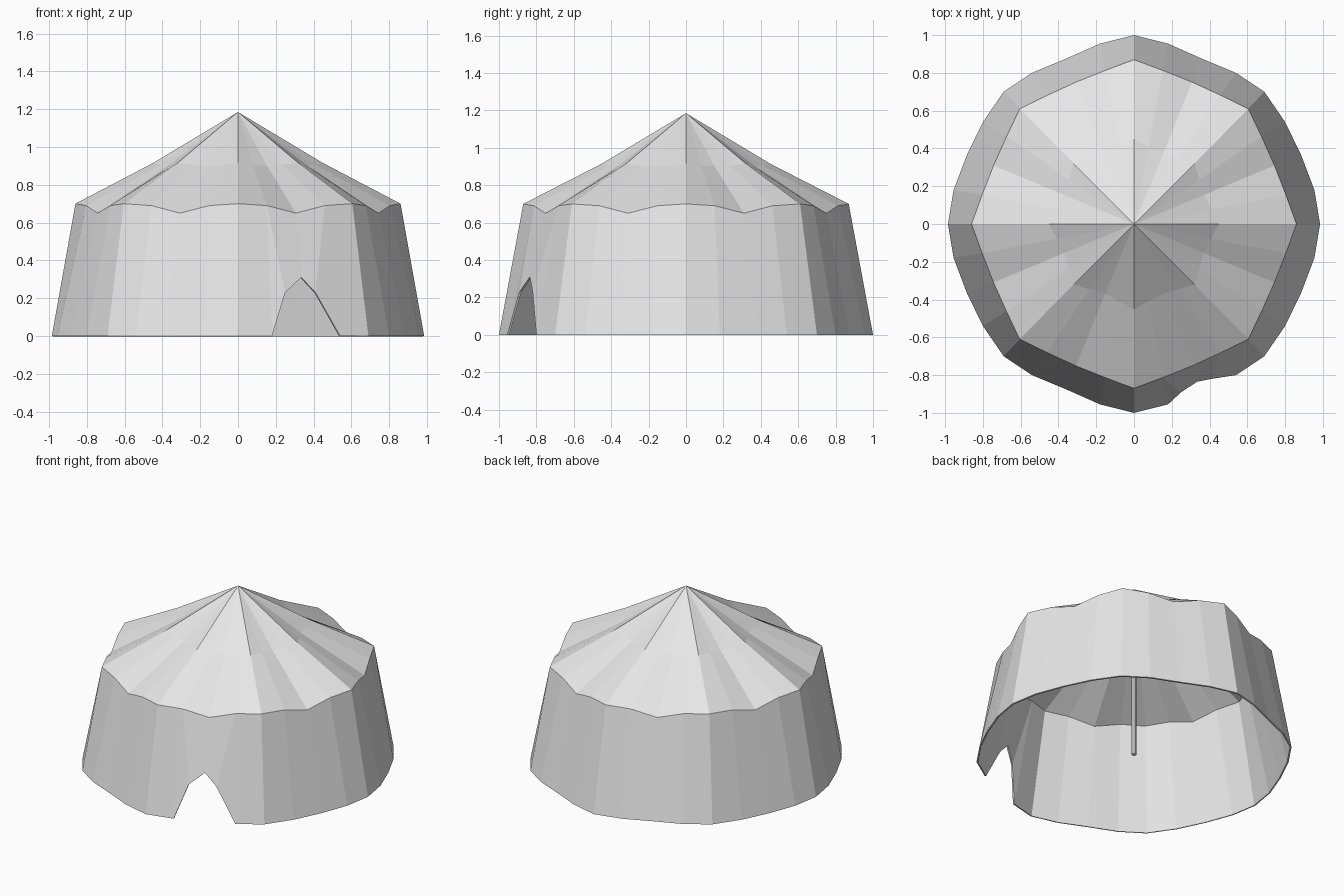
import bpy
import math
from mathutils import Vector

cube = bpy.data.objects.get("Cube")
if cube:
    bpy.data.objects.remove(cube, do_unlink=True)

canvas = bpy.data.materials.new("canvas_grey")
canvas.use_nodes = True
canvas.diffuse_color = (0.8, 0.8, 0.8, 1)
canvas.node_tree.nodes["Principled BSDF"].inputs["Base Color"].default_value = (0.8, 0.8, 0.8, 1)


def full_ring(quarter):
    """Mirror nine points from +x to +y into a closed ring of 32."""
    half = quarter + [Vector((-p.x, p.y, p.z)) for p in reversed(quarter[:-1])]
    return half + [Vector((p.x, -p.y, p.z)) for p in reversed(half[1:-1])]


def scalloped_ring(corners, pushes, heights):
    """Ring with ridges at the corners and sagging cloth between them."""
    quarter = []
    for a, b in zip(corners, corners[1:]):
        for k in range(4):
            p = Vector(a).lerp(Vector(b), k / 4) * pushes[k]
            quarter.append(Vector((p.x, p.y, heights[k])))
    quarter.append(Vector((*corners[-1], heights[0])))
    return full_ring(quarter)


def make_object(name, verts, faces, thickness=0):
    mesh = bpy.data.meshes.new(name)
    mesh.from_pydata([tuple(v) for v in verts], [], faces)
    mesh.update()
    mesh.materials.append(canvas)
    obj = bpy.data.objects.new(name, mesh)
    bpy.context.collection.objects.link(obj)
    if thickness:
        solid = obj.modifiers.new("cloth_thickness", "SOLIDIFY")
        solid.thickness = thickness
        solid.offset = -1
    return obj


N = 32
hem = full_ring([Vector((x, y, 0)) for x, y in (
    (.985, 0), (.955, .18), (.885, .365), (.80, .54), (.69, .70),
    (.54, .80), (.36, .875), (.18, .955), (0, 1))])
eave = scalloped_ring([(.86, 0), (.605, .61), (0, .87)],
                      (1, 1.01, 1.015, 1.01), (.70, .69, .65, .69))
collar = scalloped_ring([(.45, 0), (.32, .32), (0, .45)],
                        (1, .98, .96, .98), (.915, .905, .90, .905))

# Roof: peaked cloth with ridges and valleys
apex = 2 * N
roof_faces = []
for i in range(N):
    j = (i + 1) % N
    roof_faces += [(i, j, N + j, N + i), (N + i, N + j, apex)]
make_object("roof", eave + collar + [Vector((0, 0, 1.185))], roof_faces, 0.01)

# Wall: strips from hem to eave, with two strips parted as the entrance
door = 25
left, peak, right = 2 * N, 2 * N + 1, 2 * N + 2
opening = [Vector((.25, -.89, .23)), Vector((.335, -.835, .31)), Vector((.41, -.82, .23))]
wall_faces = []
for i in range(N):
    j = (i + 1) % N
    if i == door:
        wall_faces += [(i, left, N + i), (left, peak, N + j, N + i)]
    elif i == door + 1:
        wall_faces += [(right, j, N + j), (peak, right, N + j, N + i)]
    else:
        wall_faces.append((i, j, N + j, N + i))
wall_verts = hem + eave + opening
# The hem point in the doorway is unused, so park it on the peak and weld it
wall_verts[door + 1] = opening[1].copy()
wall = make_object("wall", wall_verts, wall_faces)
weld = wall.modifiers.new("weld", "WELD")
weld.merge_threshold = 0.001
solid = wall.modifiers.new("cloth_thickness", "SOLIDIFY")
solid.thickness = 0.01
solid.offset = -1

# Centre pole
bpy.ops.mesh.primitive_cylinder_add(vertices=8, radius=0.016, depth=1.165,
                                    location=(0, 0, 0.5825))
pole = bpy.context.object
pole.name = "centre_pole"
pole.data.materials.append(canvas)
